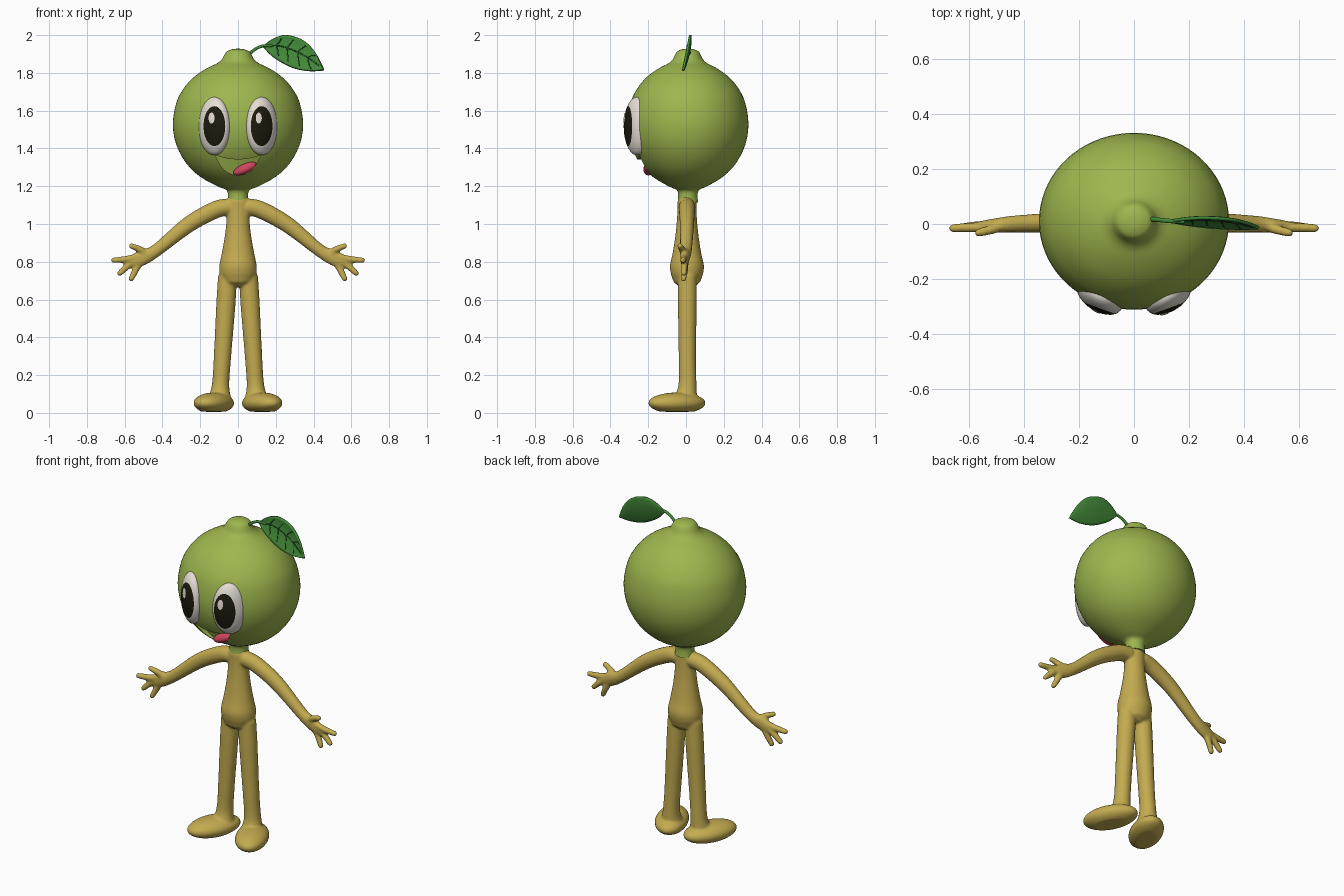
import bpy, bmesh, math
from mathutils import Vector, Matrix

if "Cube" in bpy.data.objects:
    bpy.data.objects.remove(bpy.data.objects["Cube"])


def material(name, rgb):
    m = bpy.data.materials.new(name)
    m.use_nodes = True
    m.diffuse_color = (*rgb, 1)
    node = next(n for n in m.node_tree.nodes if n.type == "BSDF_PRINCIPLED")
    node.inputs["Base Color"].default_value = (*rgb, 1)
    node.inputs["Roughness"].default_value = 0.6
    return m


RIND = material("lime green", (0.34, 0.47, 0.075))
SKIN = material("mustard yellow", (0.55, 0.41, 0.08))
LEAF = material("leaf green", (0.055, 0.25, 0.04))
VEIN = material("dark leaf green", (0.016, 0.09, 0.018))
WHITE = material("warm white", (0.78, 0.73, 0.66))
BLACK = material("pupil black", (0.012, 0.011, 0.004))
PINK = material("tongue pink", (0.6, 0.06, 0.11))


def finish(bm, name, *mats):
    bmesh.ops.recalc_face_normals(bm, faces=bm.faces)
    mesh = bpy.data.meshes.new(name)
    bm.to_mesh(mesh)
    bm.free()
    for m in mats:
        mesh.materials.append(m)
    mesh.shade_smooth()
    ob = bpy.data.objects.new(name, mesh)
    bpy.context.collection.objects.link(ob)
    return ob


def spline(pts, steps=6):
    """Smooth curve through points of any dimension."""
    p = [pts[0], *pts, pts[-1]]
    out = []
    for i in range(1, len(p) - 2):
        for k in range(steps):
            t = k / steps
            out.append(tuple(
                b + 0.5 * t * (c - a + t * (2 * a - 5 * b + 4 * c - d + t * (3 * (b - c) + d - a)))
                for a, b, c, d in zip(p[i - 1], p[i], p[i + 1], p[i + 2])))
    return out + [tuple(pts[-1])]


def sample(pts, u):
    i = min(int(u * (len(pts) - 1)), len(pts) - 2)
    return Vector(pts[i]).lerp(Vector(pts[i + 1]), u * (len(pts) - 1) - i)


def bridge(bm, rings, closed=True):
    for a, b in zip(rings, rings[1:]):
        for i in range(len(a) if closed else len(a) - 1):
            j = (i + 1) % len(a)
            bm.faces.new((a[i], a[j], b[j], b[i]))


def tube(bm, pts, side=1, seg=20):
    """Round-ended tube; each point is x, y, z, width radius, depth radius."""
    path = [(Vector((side * x, y, z)), a, b) for x, y, z, a, b in spline(pts)]
    tang = [(path[min(i + 1, len(path) - 1)][0] - path[max(i - 1, 0)][0]).normalized()
            for i in range(len(path))]

    def cap(k, sign):
        c, a, b = path[k]
        return [(c + tang[k] * sign * min(a, b) * d, a * f, b * f, tang[k])
                for d, f in ((0.5, 0.83), (0.8, 0.45))]
    body = [(c, a, b, t) for (c, a, b), t in zip(path, tang)]
    rings = []
    for c, a, b, t in cap(0, -1)[::-1] + body + cap(-1, 1):
        u = t.cross(Vector((0, 1, 0))).normalized()
        v = u.cross(t)
        angles = [math.tau * i / seg for i in range(seg)]
        rings.append([bm.verts.new(c + u * a * math.cos(q) + v * b * math.sin(q)) for q in angles])
    bridge(bm, rings)
    bm.faces.new(rings[0])
    bm.faces.new(rings[-1])


def ellipsoid(bm, loc, radii, rot=Matrix()):
    mat = Matrix.Translation(loc) @ rot @ Matrix.Diagonal((*radii, 1))
    return bmesh.ops.create_uvsphere(bm, u_segments=32, v_segments=20, radius=1, matrix=mat)["verts"]


# Body: torso, legs, feet, arms and hands fused into one smooth skin
bm = bmesh.new()
tube(bm, [(0, .005, 1.12, .06, .05), (0, .005, 1.04, .06, .052), (0, .005, .95, .068, .06),
          (0, .005, .85, .085, .075), (0, .005, .78, .099, .09), (0, .005, .735, .098, .085)], seg=32)
for s in (-1, 1):
    tube(bm, [(.056, .007, .72, .05, .05), (.064, .007, .58, .051, .05),
              (.082, .007, .3, .046, .046), (.092, .008, .15, .046, .048),
              (.096, .0, .08, .06, .06)], s)
    foot = ellipsoid(bm, (s * .128, -.048, .052), (.092, .162, .056),
                     Matrix.Rotation(s * math.radians(25), 4, "Z"))
    for v in foot:
        v.co.z = max(v.co.z, .006)
    tube(bm, [(.05, .005, 1.09, .045, .045), (.12, .005, 1.075, .046, .043),
              (.26, .005, .998, .043, .038), (.43, 0, .862, .034, .031),
              (.5, -.005, .825, .042, .026), (.55, -.008, .8, .036, .02)], s)
    hand = (.5, -.01, .835)
    for root, tip in (((.51, -.018, .86), (.565, -.032, .884)),
                      ((.58, -.012, .815), (.66, -.015, .808)),
                      ((.575, -.008, .785), (.627, -.012, .738)),
                      ((.535, -.005, .77), (.566, -.014, .708))):
        tube(bm, [(*hand, .02, .02), (*root, .019, .018), (*tip, .015, .015)], s, 12)
body = finish(bm, "body", SKIN)
remesh = body.modifiers.new("fuse", "REMESH")
remesh.mode = "VOXEL"
remesh.voxel_size = .007
remesh.use_smooth_shade = True
soften = body.modifiers.new("soften", "SMOOTH")
soften.factor = .5
soften.iterations = 5

# Head: a turned fruit with a nub on top and a short neck
profile = [(.056, 1.115), (.053, 1.15), (.062, 1.18), (.11, 1.2), (.2, 1.25), (.273, 1.32),
           (.327, 1.42), (.345, 1.53), (.327, 1.64), (.295, 1.707), (.25, 1.763), (.2, 1.803),
           (.15, 1.832), (.11, 1.851), (.085, 1.872), (.071, 1.897), (.057, 1.915), (.028, 1.926), (.003, 1.928)]
bm = bmesh.new()
rings = []
for r, z in spline(profile, 3):
    flat = .93 if r > .1 else 1 - .7 * max(r - .0, 0) 
    rings.append([bm.verts.new((r * math.cos(math.tau * i / 72), .01 + r * flat * math.sin(math.tau * i / 72), z))
                  for i in range(72)])
bridge(bm, rings)
bm.faces.new(rings[0])
bm.faces.new(rings[-1])
head = finish(bm, "head", RIND)

# Mouth: a smiling recess cut into the head
upper = spline([(-.122, 1.365), (-.06, 1.347), (0, 1.342), (.06, 1.347), (.122, 1.365)], 4)
lower = spline([(.122, 1.365), (.085, 1.3), (.045, 1.268), (0, 1.258), (-.045, 1.268), (-.085, 1.3), (-.122, 1.365)], 4)
outline = upper + lower[1:-1]
bm = bmesh.new()
back = [bm.verts.new((x, -.175 - (z - 1.26) * .4 + x * x * 2, z)) for x, z in outline]
front = [bm.verts.new((x, -.5, z)) for x, z in outline]
bridge(bm, [back, front])
bm.faces.new(back)
bm.faces.new(front)
bmesh.ops.triangulate(bm, faces=bm.faces)
cutter = finish(bm, "mouth_cutter", RIND)
cutter.hide_render = True
cut = head.modifiers.new("mouth", "BOOLEAN")
cut.operation = "DIFFERENCE"
cut.solver = "EXACT"
cut.object = cutter
bpy.ops.object.select_all(action="DESELECT")
bpy.context.view_layer.objects.active = head
head.select_set(True)
bpy.ops.object.modifier_apply(modifier=cut.name)
bpy.data.objects.remove(cutter)
bpy.ops.object.shade_smooth_by_angle(angle=math.radians(40))

# Tongue, tipped to one side
bm = bmesh.new()
ellipsoid(bm, (.036, -.196, 1.293), (.066, .03, .025),
          Matrix.Rotation(math.radians(-24), 4, "Y") @ Matrix.Rotation(math.radians(25), 4, "X"))
finish(bm, "tongue", PINK)


# Eyes: shallow domes swept back round the head, pupil in the inner rings
def eye_depth(dx, dz, s):
    rho = min((dx / .084) ** 2 + (dz / .154) ** 2, 1)
    return -.26 - .063 * math.sqrt(1 - rho) + s * .36 * dx


def dome(name, s, centre, size, radii, lift, mats, pupil=0.0):
    bm = bmesh.new()
    rings = []
    for k, rho in enumerate(radii):
        ring = []
        for i in range(48):
            dx = centre[0] + size[0] * rho * math.cos(math.tau * i / 48)
            dz = centre[1] + size[1] * rho * math.sin(math.tau * i / 48)
            sink = .03 if k and rho == radii[k - 1] else 0
            ring.append(bm.verts.new((s * .125 + dx, eye_depth(dx, dz, s) - lift + sink, 1.518 + dz)))
        rings.append(ring)
    bridge(bm, rings)
    bm.faces.new(rings[0])
    for f in bm.faces:
        c = f.calc_center_median()
        rho = math.hypot((c.x - s * .125) / size[0], (c.z - 1.518) / size[1])
        f.material_index = 1 if rho < pupil else 0
    finish(bm, name, *mats)


for s, side in ((-1, "right"), (1, "left")):
    dome(side + "_eye", s, (0, 0), (.084, .154), (.12, .3, .5, .685, .8, .9, .96, .99, 1, 1),
         0, (WHITE, BLACK), .685)
    dome(side + "_eye_glint", s, (-.015, .043), (.016, .029), (.3, .7, 1), .003, (WHITE,))

# Leaf: a blade spanned between its two edges and the midrib
mid = spline([(.135, 1.94), (.22, 1.943), (.31, 1.912), (.39, 1.868), (.455, 1.815)])
top = spline([(.135, 1.943), (.185, 1.98), (.255, 2.0), (.345, 1.972), (.41, 1.905), (.455, 1.815)])
low = spline([(.135, 1.937), (.175, 1.895), (.225, 1.86), (.3, 1.825), (.38, 1.811), (.455, 1.815)])


def blade(u, v, lift=0.0):
    p = sample(mid, u).lerp(sample(top if v > 0 else low, u), abs(v))
    return Vector((p.x, .002 + (p.y - 1.9) * .2 + .012 * (1 - v * v) * math.sin(math.pi * u) - lift, p.y))


bm = bmesh.new()
rows = [[bm.verts.new(blade(i / 28, j / 6)) for j in range(-6, 7)] for i in range(29)]
bridge(bm, rows, closed=False)
bmesh.ops.remove_doubles(bm, verts=bm.verts, dist=.0005)
leaf = finish(bm, "leaf", LEAF)
thick = leaf.modifiers.new("thickness", "SOLIDIFY")
thick.thickness = .012
thick.offset = 0

# Leaf veins on the front of the blade
bm = bmesh.new()
tube(bm, [(*blade(i / 8, 0, .006), .0035, .002) for i in range(8)], seg=8)
for u in (.2, .36, .52, .68):
    for v in (-.75, .75):
        tube(bm, [(*blade(u + .12 * k, v * k, .006), .0028, .002) for k in (0, .5, 1)], seg=8)
finish(bm, "leaf_veins", VEIN)

# Stem from the nub to the leaf
bm = bmesh.new()
tube(bm, [(.055, .018, 1.895, .009, .009), (.09, .015, 1.925, .008, .008),
          (.13, .011, 1.942, .008, .008), (.18, .008, 1.944, .006, .006)], seg=12)
finish(bm, "stem", LEAF)
